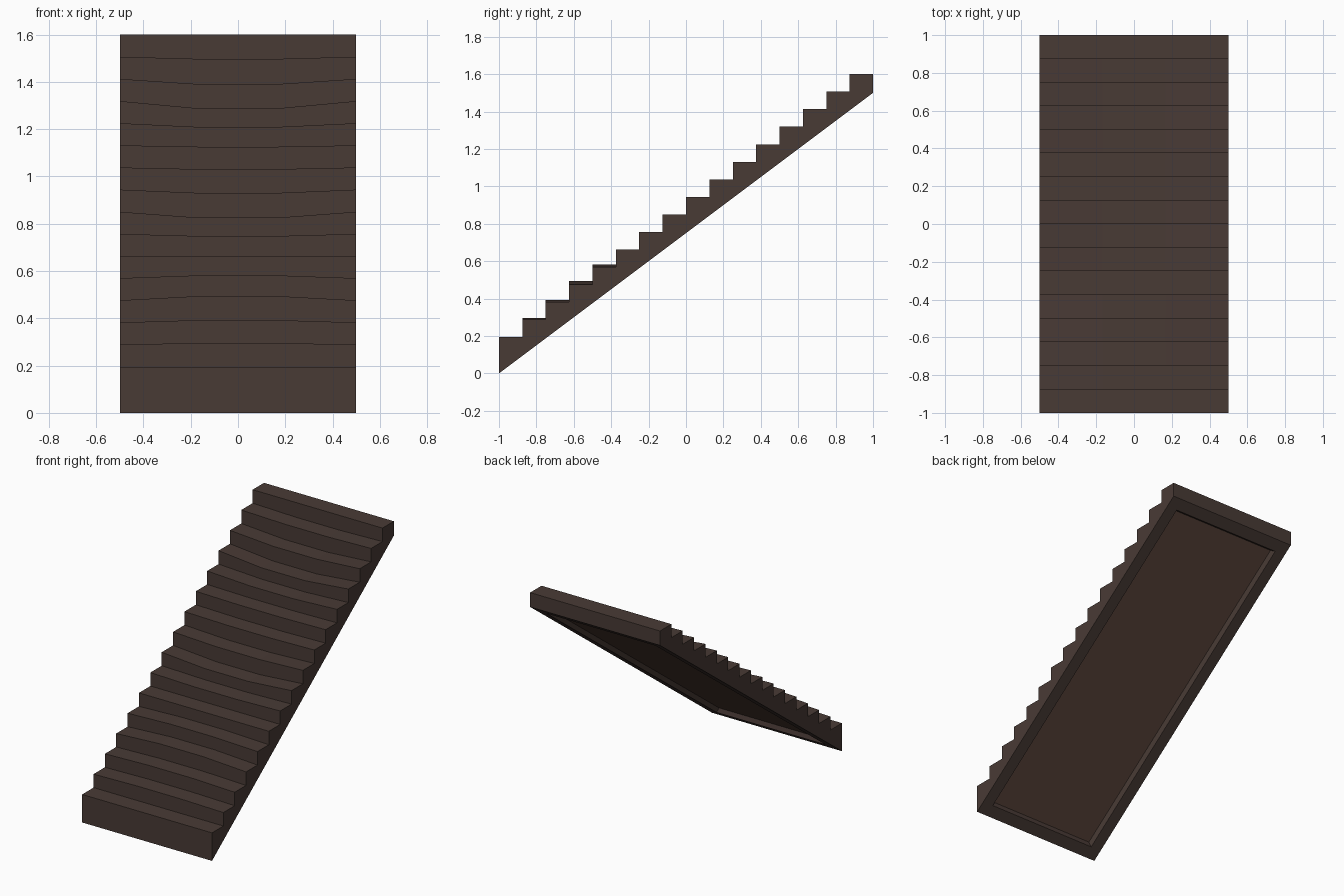
import bpy, bmesh

if "Cube" in bpy.data.objects:
    bpy.data.objects.remove(bpy.data.objects["Cube"])

STEPS, RUN = 16, 0.125
# sag (or swell) of the middle of each tread
WEAR = [0, 0.007, 0.01, 0.018, 0.012, 0, -0.009, -0.025,
        -0.014, -0.007, -0.006, -0.016, -0.031, -0.022, -0.009, 0]
COLUMNS = [(-0.5, 0), (-1 / 6, 1), (1 / 6, 1), (0.5, 0)]


def material(name, colour):
    m = bpy.data.materials.new(name)
    m.diffuse_color = (*colour, 1)
    m.use_nodes = True
    m.node_tree.nodes["Principled BSDF"].inputs["Base Color"].default_value = m.diffuse_color
    return m


def profile(worn):
    # side outline: underside front corner, steps upward, underside back corner
    pts = [(-1, 0)]
    for i in range(STEPS):
        y, z = -1 + i * RUN, 0.195 + i * (1.405 / 15) + worn * WEAR[i]
        pts += [(y, z), (y + RUN, z)]
    return pts + [(1, 1.5)]


bm = bmesh.new()
cols = [[bm.verts.new((x, y, z)) for y, z in profile(w)] for x, w in COLUMNS]
n = len(cols[0])

# treads, risers and underside between neighbouring columns
underside = []
for a, b in zip(cols, cols[1:]):
    for i in range(n):
        j = (i + 1) % n
        f = bm.faces.new((a[i], b[i], b[j], a[j]))
        if i == n - 1:
            underside.append(f)

# side walls
bm.faces.new(cols[0])
bm.faces.new(cols[-1][::-1])
bmesh.ops.recalc_face_normals(bm, faces=bm.faces)

# rim and recessed panel on the underside
bmesh.ops.inset_region(bm, faces=underside, thickness=0.08, use_even_offset=True)
bmesh.ops.inset_region(bm, faces=underside, thickness=0.015, depth=-0.03,
                       use_even_offset=True)
for f in underside:
    f.material_index = 1

mesh = bpy.data.meshes.new("worn_staircase")
bm.to_mesh(mesh)
bm.free()
mesh.materials.append(material("dark_stone", (0.066, 0.043, 0.036)))
mesh.materials.append(material("brown_panel", (0.105, 0.06, 0.045)))
stairs = bpy.data.objects.new("worn_staircase", mesh)
bpy.context.collection.objects.link(stairs)
